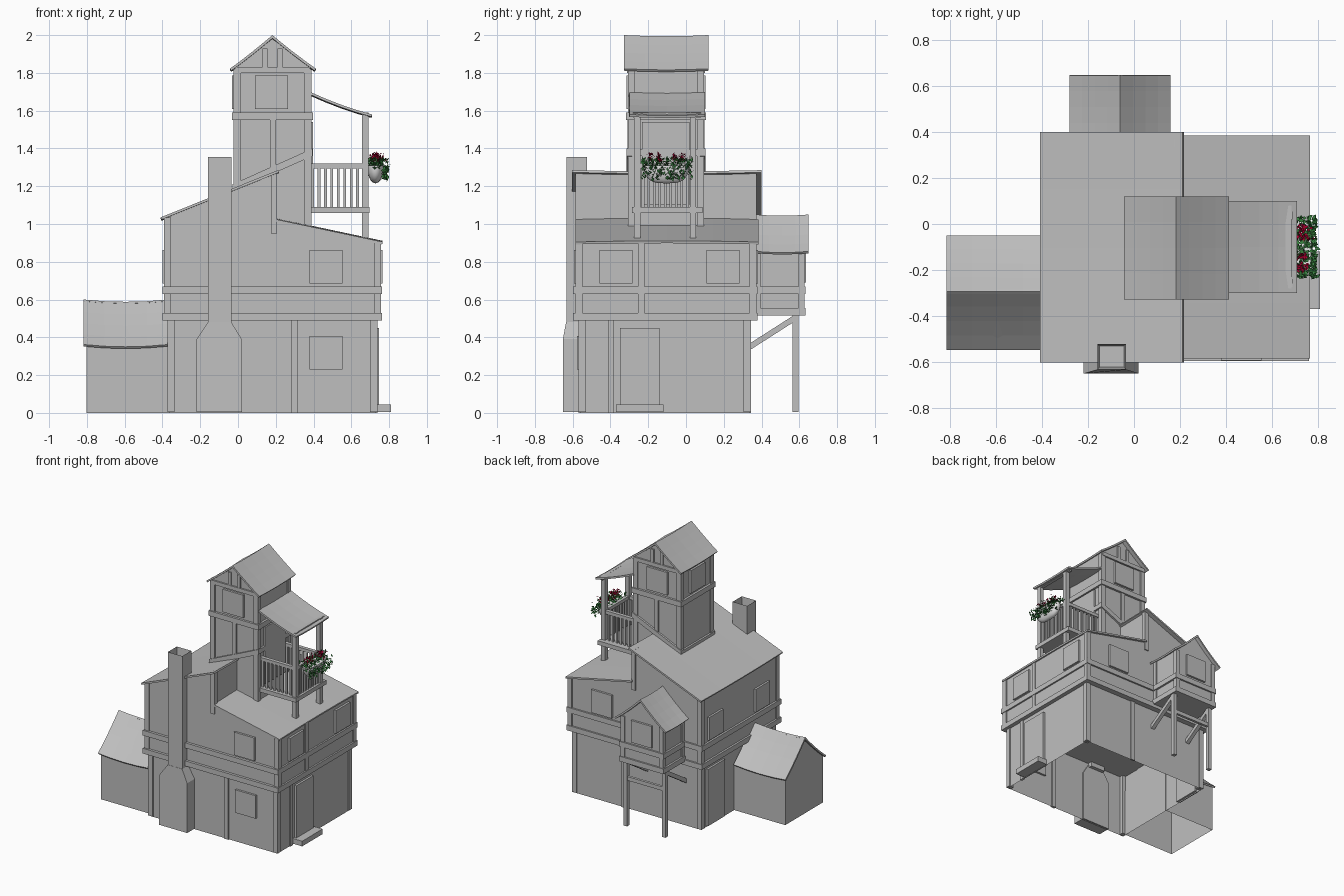
import bpy, bmesh, math, random
from mathutils import Vector, Matrix

cube = bpy.data.objects.get("Cube")
if cube:
    bpy.data.objects.remove(cube, do_unlink=True)
random.seed(4)


def material(name, rgb):
    m = bpy.data.materials.new(name)
    m.use_nodes = True
    m.diffuse_color = (*rgb, 1)
    m.node_tree.nodes["Principled BSDF"].inputs["Base Color"].default_value = (*rgb, 1)
    return m


GREY = material("plain grey", (.52, .52, .52))
WHITE = material("pale planter", (.8, .8, .8))
GREEN = material("leaf green", (.04, .22, .05))
RED = material("flower red", (.42, .0, .03))


def finish(name, bm, mat=GREY):
    mesh = bpy.data.meshes.new(name)
    bm.to_mesh(mesh)
    bm.free()
    mesh.materials.append(mat)
    ob = bpy.data.objects.new(name, mesh)
    bpy.context.collection.objects.link(ob)
    return ob


def boxes(name, *bounds):
    """One object from boxes given as x0, x1, y0, y1, z0, z1."""
    bm = bmesh.new()
    for b in bounds:
        size = [b[i + 1] - b[i] for i in (0, 2, 4)]
        mid = [(b[i + 1] + b[i]) / 2 for i in (0, 2, 4)]
        bmesh.ops.create_cube(bm, size=1, matrix=Matrix.Translation(mid) @ Matrix.Diagonal((*size, 1)))
    return finish(name, bm)


def prism(name, axis, profile, lo, hi, open_bottom=False):
    """Extrude a (side, height) profile along x or y."""
    bm = bmesh.new()
    place = (lambda d, u, z: (d, u, z)) if axis == "x" else (lambda d, u, z: (u, d, z))
    face = bm.faces.new([bm.verts.new(place(lo, u, z)) for u, z in profile])
    new = bmesh.ops.extrude_face_region(bm, geom=[face])["geom"]
    step = Vector(place(hi - lo, 0, 0))
    bmesh.ops.translate(bm, vec=step, verts=[v for v in new if isinstance(v, bmesh.types.BMVert)])
    bmesh.ops.recalc_face_normals(bm, faces=bm.faces)
    if open_bottom:
        low = [f for f in bm.faces if f.normal.z < -.9]
        bmesh.ops.delete(bm, geom=low, context="FACES")
    return finish(name, bm)


def rect(a, b, z0, z1):
    return [(a, z0), (b, z0), (b, z1), (a, z1)]


def roof(name, a, b, c, d, sag_u=0, sag_v=0):
    """Thin sheet between the lines a-b and d-c, drooping in the middle."""
    a, b, c, d = map(Vector, (a, b, c, d))
    bm = bmesh.new()
    bmesh.ops.create_grid(bm, x_segments=4, y_segments=4, size=.5)
    for v in bm.verts:
        s, t = v.co.x + .5, v.co.y + .5
        v.co = a.lerp(b, s).lerp(d.lerp(c, s), t)
        v.co.z -= 4 * (sag_u * s * (1 - s) + sag_v * t * (1 - t))
    bmesh.ops.recalc_face_normals(bm, faces=bm.faces)
    if sum(f.normal.z for f in bm.faces) < 0:
        bmesh.ops.reverse_faces(bm, faces=bm.faces)
    ob = finish(name, bm)
    mod = ob.modifiers.new("thickness", "SOLIDIFY")
    mod.thickness = .013


def bands(name, x0, x1, y0, y1, *heights):
    boxes(name, *[(x0, x1, y0, y1, z, z + .04) for z in heights])


def corner_posts(name, x0, x1, y0, y1, z0, z1, w=.03, out=.008):
    xs = ((x0 - out, x0 + w), (x1 - w, x1 + out))
    ys = ((y0 - out, y0 + w), (y1 - w, y1 + out))
    boxes(name, *[(*x, *y, z0, z1) for x in xs for y in ys])


def panel(name, facing, wall, mid, z0, z1, w=.175, depth=.016):
    side = (mid - w / 2, mid + w / 2)
    thick = (wall - depth, wall + depth)
    boxes(name, (*thick, *side, z0, z1) if facing == "x" else (*side, *thick, z0, z1))


def beam(name, p, q, w=.03):
    p, q = Vector(p), Vector(q)
    bm = bmesh.new()
    turn = (q - p).to_track_quat("Z", "Y").to_matrix().to_4x4()
    size = Matrix.Diagonal((w, w, (q - p).length, 1))
    bmesh.ops.create_cube(bm, size=1, matrix=Matrix.Translation((p + q) / 2) @ turn @ size)
    return finish(name, bm)


# Ground floor shell, open underneath
prism("ground_floor", "y", rect(-.365, .73, 0, .5), -.56, .335, True)
corner_posts("ground_floor_posts", -.365, .73, -.56, .335, .005, .5)
boxes("ground_floor_studs", (.28, .315, -.57, -.55, 0, .5), (.72, .738, -.41, -.38, 0, .5),
      (.28, .315, .33, .343, 0, .5))

# Upper floor: low right half and tall left half with sloping tops
F, B = -.578, .365
prism("upper_floor_right", "y", [(.15, .5), (.75, .5), (.75, .9), (.15, 1.025)], F, B)
prism("upper_floor_left", "y", [(-.385, .5), (.2, .5), (.2, 1.275), (-.385, 1.03)], F, B)
bands("floor_bands", -.4, .762, -.598, .378, .49, .63)
corner_posts("upper_floor_posts", -.385, .75, F, B, .5, .9)
boxes("left_wall_posts", *[(-.393, -.355, *y, .6, 1.035) for y in ((F - .008, F + .03), (B - .03, B + .008))],
      (.175, .207, F - .008, F + .03, .95, 1.27), (.175, .207, B - .03, B + .008, .95, 1.27),
      (.74, .758, -.255, -.22, .52, .9))
roof("right_roof", (.2, -.585, 1.025), (.2, .385, 1.025), (.766, .385, .905), (.766, -.585, .905), -.006)
roof("left_roof", (-.41, -.603, 1.035), (-.41, .4, 1.035), (.212, .4, 1.285), (.212, -.603, 1.285), .006)

# Windows and doors of the house
for name, facing, wall, mid, z in (
        ("front_upper_window", "y", F, .467, .685), ("front_lower_window", "y", -.56, .467, .23),
        ("right_front_window", "x", .75, -.37, .685), ("right_back_window", "x", .75, .195, .685),
        ("back_window", "y", B, .46, .685), ("left_back_window", "x", -.385, .2, .685),
        ("left_front_window", "x", -.385, -.37, .685)):
    panel(name, facing, wall, mid, z, z + .178)
panel("right_door", "x", .73, -.245, .04, .45, .21)
panel("left_door", "x", -.365, .17, .01, .45, .21)
boxes("door_step", (.72, .81, -.37, -.12, .005, .045))

# Chimney
base = prism("chimney_base", "y", [(-.22, .005), (.02, .005), (.02, .39), (-.035, .48), (-.16, .48), (-.22, .39)],
             -.652, -.55)
for v in base.data.vertices:
    if v.co.z > .4 and v.co.y < -.6:
        v.co.y = -.635
bm = bmesh.new()
bmesh.ops.create_cube(bm, size=1, matrix=Matrix.Translation((-.097, -.578, .905)) @ Matrix.Diagonal((.124, .11, .9, 1)))
top = max(bm.faces, key=lambda f: f.calc_center_median().z)
bmesh.ops.inset_region(bm, faces=[top], thickness=.013)
bmesh.ops.translate(bm, vec=(0, 0, -.1), verts=top.verts)
finish("chimney_shaft", bm)

# Side shed, open underneath
prism("shed", "x", [(-.53, 0), (-.07, 0), (-.07, .365), (-.295, .575), (-.53, .365)], -.803, -.36, True)
for name, y in (("shed_roof_front", -.55), ("shed_roof_back", -.05)):
    roof(name, (-.817, -.295, .6), (-.372, -.295, .6), (-.372, y, .362), (-.817, y, .362), .012, .008)

# Back bay on stilts
prism("bay", "y", [(-.235, .515), (.115, .515), (.115, .87), (-.06, 1.03), (-.235, .87)], .34, .62)
bands("bay_bands", -.25, .13, .36, .633, .515, .63)
corner_posts("bay_posts", -.235, .115, .37, .62, .53, .87, .025)
panel("bay_window", "y", .62, -.06, .69, .86)
for name, x in (("bay_roof_left", -.282), ("bay_roof_right", .16)):
    roof(name, (-.06, .37, 1.05), (-.06, .648, 1.05), (x, .648, .855), (x, .37, .855), .006, .008)
boxes("bay_stilts", *[(x - .015, x + .015, .565, .595, .005, .53) for x in (-.225, .105)],
      (-.225, .105, .57, .59, .36, .39))
for i, x in enumerate((-.225, .105)):
    beam(f"bay_brace_{i}", (x, .33, .345), (x, .58, .505))

# Tower
TX0, TX1, TY0, TY1 = -.015, .38, -.3, .088
prism("tower", "y", [(TX0, 1), (TX1, .95), (TX1, 1.83), (.182, 1.98), (TX0, 1.83)], TY0, TY1)
corner_posts("tower_posts", TX0, TX1, TY0, TY1, .98, 1.82)
bands("tower_band", -.032, .397, -.317, .105, 1.55)
for name, y in (("front", TY0), ("back", TY1)):
    boxes(f"tower_{name}_timber", (.17, .2, y - .01, y + .01, 1.2, 1.55),
          (.13, .155, y - .01, y + .01, 1.82, 1.93), (.21, .235, y - .01, y + .01, 1.82, 1.93),
          (TX0, TX1, y - .012, y + .012, 1.8, 1.83))
    panel(f"tower_{name}_window", "y", y, .177, 1.61, 1.787)
    # sloping trim where the tower meets the roof
    prism(f"tower_{name}_trim", "y", [(-.03, 1.17), (.395, 1.36), (.395, 1.4), (-.03, 1.21)], y - .015, y + .015)
boxes("tower_side_trim", (-.03, .0, TY0, TY1, 1.17, 1.205), (.37, .395, TY0, TY1, 1.36, 1.395))
panel("tower_left_window", "x", TX0, -.105, 1.61, 1.787)
panel("balcony_door", "x", TX1, -.107, 1.1, 1.54, .25)
for name, x in (("tower_roof_left", -.043), ("tower_roof_right", .413)):
    roof(name, (.182, -.328, 2), (.182, .12, 2), (x, .12, 1.822), (x, -.328, 1.822), .006, .004)

# Balcony with railing, posts and lean-to roof
boxes("balcony_floor", (.38, .697, -.287, .087, 1.058, 1.09))
PY = (-.257, .037)
boxes("balcony_posts", *[(.657, .69, y - .017, y + .017, .915, 1.59) for y in PY])
rails = [(.38, .67, y - .014, y + .014, 1.295, 1.32) for y in PY]
rails.append((.66, .688, *PY, 1.295, 1.32))
for i in range(8):
    x = .395 + i * .034
    rails += [(x - .007, x + .007, y - .007, y + .007, 1.08, 1.3) for y in PY]
for i in range(1, 10):
    y = PY[0] + (PY[1] - PY[0]) * i / 10
    rails.append((.667, .681, y - .007, y + .007, 1.08, 1.3))
boxes("balcony_railing", *rails)
boxes("porch_beam", (.66, .686, -.28, .08, 1.565, 1.59))
roof("porch_roof", (.385, -.3, 1.698), (.385, .1, 1.698), (.71, .1, 1.58), (.71, -.3, 1.58), .006, .008)

# Rounded planter trough: lower half of a stretched sphere
bm = bmesh.new()
bmesh.ops.create_uvsphere(bm, u_segments=24, v_segments=16, radius=1)
cut = bm.verts[:] + bm.edges[:] + bm.faces[:]
bmesh.ops.bisect_plane(bm, geom=cut, plane_co=(0, 0, 0), plane_no=(0, 0, 1), clear_outer=True)
bmesh.ops.holes_fill(bm, edges=bm.edges)
for v in bm.verts:
    x, y, z = v.co
    y = math.copysign(abs(y) ** .6, y)
    v.co = (.728 + .045 * x, -.103 + .122 * y, 1.31 + .095 * z)
planter = finish("planter", bm, WHITE)
planter.select_set(True)
bpy.context.view_layer.objects.active = planter
bpy.ops.object.shade_smooth_by_angle(angle=math.radians(40))


# Foliage and blossoms as scattered small blades
def scatter(name, mat, count, spot, size):
    bm = bmesh.new()
    for _ in range(count):
        turn = Matrix.Rotation(random.uniform(0, 6.3), 4, "Z") @ Matrix.Rotation(random.uniform(-1.3, 1.3), 4, "X")
        place = Matrix.Translation(spot()) @ turn @ Matrix.Diagonal((size * .55, size, 1, 1))
        bmesh.ops.create_circle(bm, cap_ends=True, segments=4, radius=1, matrix=place)
    finish(name, bm, mat)


def leaf_spot():
    y = random.uniform(-.235, .035)
    if random.random() < .35:
        return (random.uniform(.76, .795), y, random.uniform(1.235, 1.31))
    return (random.gauss(.73, .028), y, random.uniform(1.295, 1.35))


def blossom_spot():
    y = random.choice((-.19, -.145, -.06, -.02))
    return (random.gauss(.73, .016), random.gauss(y, .009), random.uniform(1.335, 1.375))


scatter("planter_leaves", GREEN, 420, leaf_spot, .013)
scatter("planter_blossoms", RED, 110, blossom_spot, .011)
